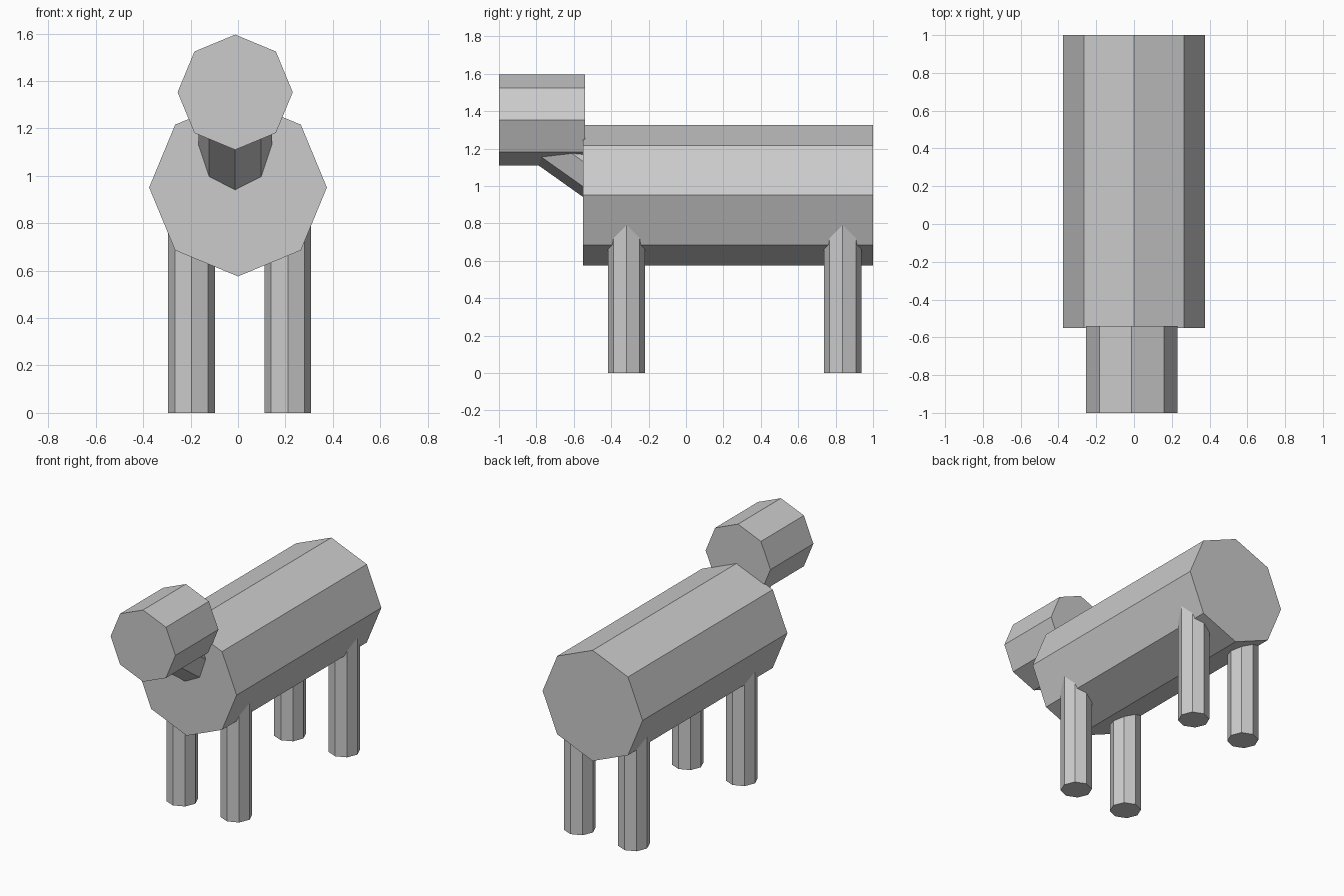
import bpy
from mathutils import Vector

if "Cube" in bpy.data.objects:
    bpy.data.objects.remove(bpy.data.objects["Cube"])


def prism(name, start, end, radius):
    """Eight-sided cylinder running from start to end."""
    a, b = Vector(start), Vector(end)
    axis = b - a
    bpy.ops.mesh.primitive_cylinder_add(vertices=8, radius=radius, depth=axis.length, location=(a + b) / 2)
    obj = bpy.context.object
    obj.name = name
    obj.rotation_euler = axis.to_track_quat('Z', 'Y').to_euler()
    return obj


# Body barrel
prism("body", (0, 1.0, 0.951), (0, -0.55, 0.951), 0.375)

# Head, slightly off centre
prism("head", (-0.012, -0.54, 1.353), (-0.012, -1.0, 1.353), 0.243)

# Slanted neck, its ends buried in head and body
prism("neck", (-0.012, -0.30, 0.954), (-0.012, -0.74, 1.266), 0.155)

# Four legs, tops buried in the body
for end, y in (("front", -0.318), ("back", 0.838)):
    for side, x in (("left", -0.196), ("right", 0.21)):
        prism(f"{end}_{side}_leg", (x, y, 0), (x, y, 0.88), 0.099)
